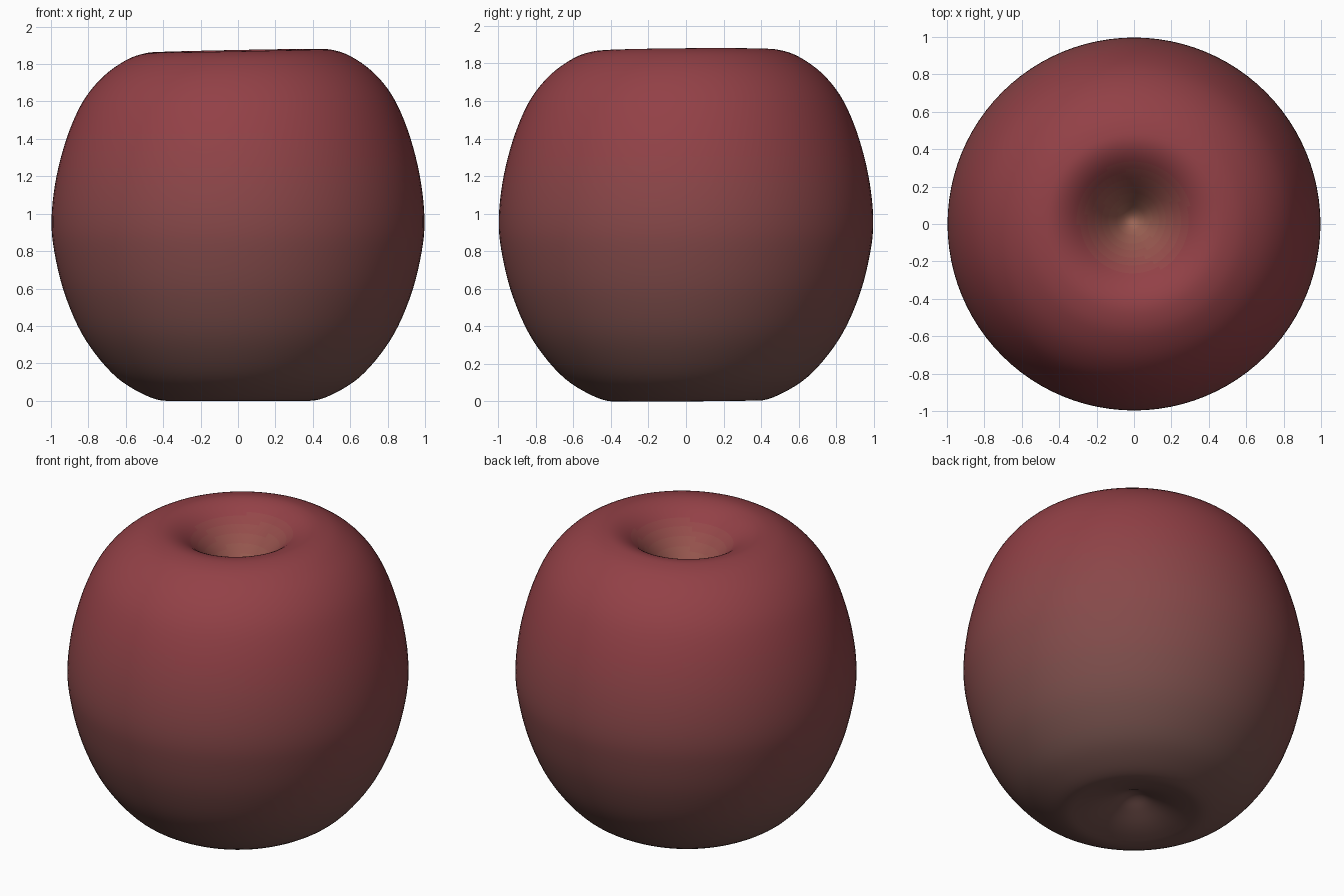
import bpy, bmesh, math
from mathutils import Vector

if "Cube" in bpy.data.objects:
    bpy.data.objects.remove(bpy.data.objects["Cube"])

# Apple half-profile (radius, height), from bottom dimple round to stem cavity
PROFILE = [(0.0, 0.13), (0.05, 0.12), (0.12, 0.085), (0.22, 0.042), (0.32, 0.014),
           (0.41, 0.005), (0.52, 0.045), (0.645, 0.125), (0.76, 0.25), (0.855, 0.40),
           (0.935, 0.60), (0.982, 0.80), (0.997, 0.95), (0.985, 1.12), (0.95, 1.30),
           (0.893, 1.48), (0.82, 1.63), (0.72, 1.75), (0.60, 1.835), (0.50, 1.87),
           (0.42, 1.872), (0.34, 1.84), (0.26, 1.775), (0.18, 1.685), (0.11, 1.59),
           (0.05, 1.515), (0.0, 1.49)]
SEGMENTS = 96
STEPS = 4


def smooth_curve(points):
    """Catmull-Rom interpolation through the profile points."""
    pts = [Vector(p) for p in points]
    pts = [Vector((-pts[1].x, pts[1].y))] + pts + [Vector((-pts[-2].x, pts[-2].y))]
    out = []
    for a, b, c, d in zip(pts, pts[1:], pts[2:], pts[3:]):
        for i in range(STEPS):
            t = i / STEPS
            out.append(0.5 * (2 * b + (c - a) * t + (2 * a - 5 * b + 4 * c - d) * t**2
                              + (3 * b - a - 3 * c + d) * t**3))
    return out + [pts[-2]]


def shape(r, z, a):
    """Place a profile point, with the slight natural unevenness of the fruit."""
    x, y = r * math.cos(a), r * math.sin(a)
    h = z / 1.88
    top = max(0.0, h - 0.5) * 2
    low = max(0.0, 0.5 - h) * 2
    inner = max(0.0, 1 - r / 0.5) * top
    zz = z + top * (0.02 * x + 0.008 * y) + low * 0.012 * (y + abs(y)) * 0.5
    return Vector((x - 0.02 * inner, y + 0.04 * inner, zz))


def material(name, color):
    m = bpy.data.materials.new(name)
    m.diffuse_color = (*color, 1)
    m.use_nodes = True
    m.node_tree.nodes["Principled BSDF"].inputs["Base Color"].default_value = m.diffuse_color
    return m


# Body of revolution
bm = bmesh.new()
curve = smooth_curve(PROFILE)
bottom = bm.verts.new(shape(0, curve[0].y, 0))
top = bm.verts.new(shape(0, curve[-1].y, 0))
rings = [[bm.verts.new(shape(p.x, p.y, math.tau * i / SEGMENTS)) for i in range(SEGMENTS)]
         for p in curve[1:-1]]
for i in range(SEGMENTS):
    j = (i + 1) % SEGMENTS
    bm.faces.new((bottom, rings[0][j], rings[0][i]))
    bm.faces.new((top, rings[-1][i], rings[-1][j]))
    for lo, hi in zip(rings, rings[1:]):
        bm.faces.new((lo[i], lo[j], hi[j], hi[i]))
bmesh.ops.recalc_face_normals(bm, faces=bm.faces)

# Skin tones: brownish base, red upper skin, tan stem cavity
BASE, SKIN, TAN = (0.18, 0.085, 0.075), (0.29, 0.052, 0.062), (0.33, 0.13, 0.09)
BANDS = 16


def mix(a, b, t):
    return tuple(u + (v - u) * t for u, v in zip(a, b))


tones = [material(f"skin_{i}", mix(BASE, SKIN, i / (BANDS - 1))) for i in range(BANDS)]
tones += [material(f"cavity_{i}", mix(SKIN, TAN, i / 7)) for i in range(8)]
for f in bm.faces:
    c = f.calc_center_median()
    r = math.hypot(c.x, c.y - 0.03)
    if c.z > 1.4 and r < 0.34:
        f.material_index = BANDS + min(7, int((0.34 - r) / 0.33 * 8))
    else:
        f.material_index = min(BANDS - 1, max(0, int((c.z - 0.1) / 1.4 * BANDS)))
    f.smooth = True

mesh = bpy.data.meshes.new("apple_body")
bm.to_mesh(mesh)
bm.free()
for m in tones:
    mesh.materials.append(m)
apple = bpy.data.objects.new("apple_body", mesh)
bpy.context.collection.objects.link(apple)

# Rest exactly on the ground
low = min(v.co.z for v in mesh.vertices)
for v in mesh.vertices:
    v.co.z -= low
